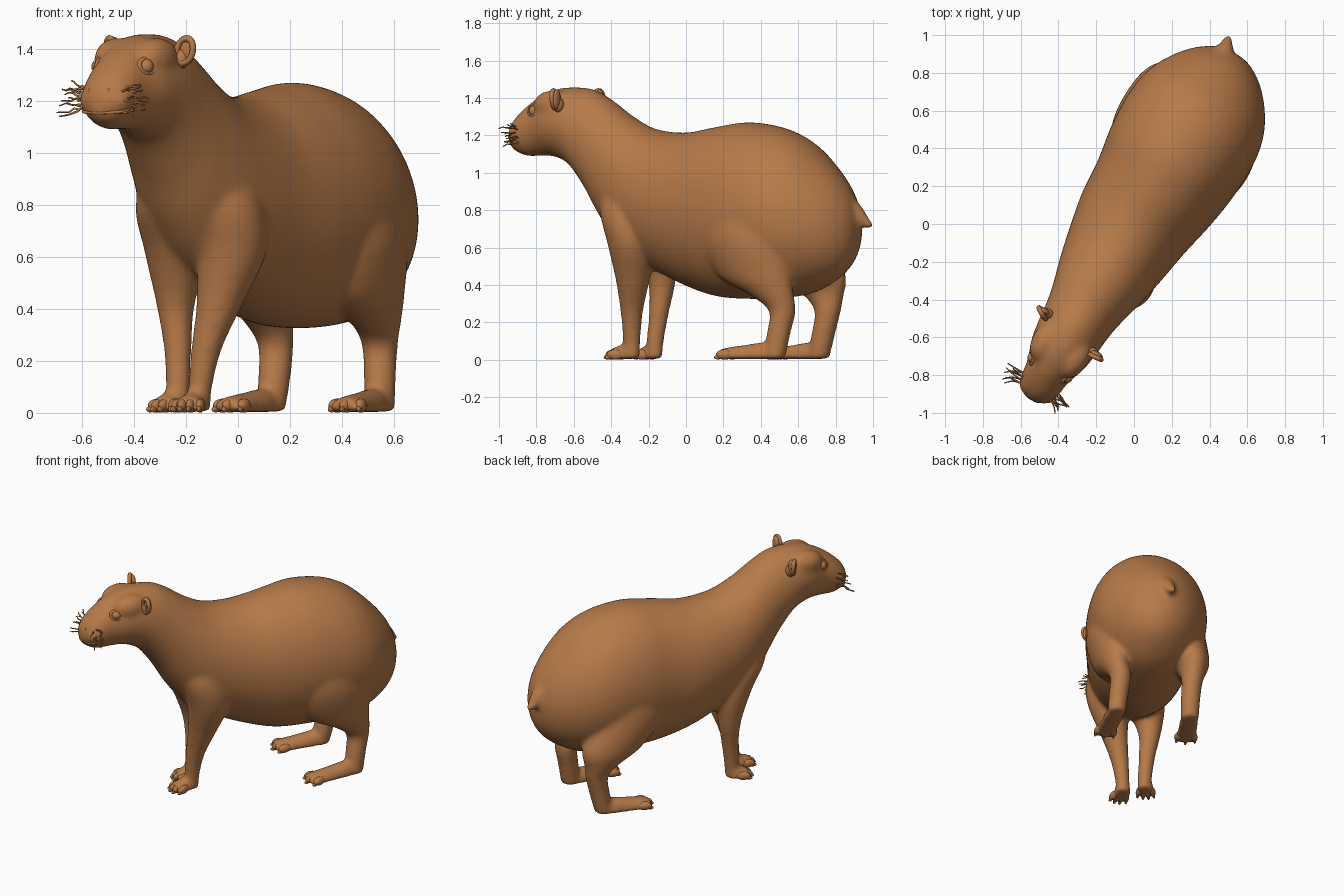
import bpy, bmesh, math, random
from mathutils import Vector, Matrix

if "Cube" in bpy.data.objects:
    bpy.data.objects.remove(bpy.data.objects["Cube"])

random.seed(4)
D = Vector((0.5, 0.866, 0))       # nose-to-tail direction
P = Vector((0.866, -0.5, 0))      # sideways direction
X, Y, Z = Vector((1, 0, 0)), Vector((0, 1, 0)), Vector((0, 0, 1))
FRAME = Matrix((P, D, Z)).transposed()   # columns: side, length, up

fur = bpy.data.materials.new("brown fur")
fur.diffuse_color = (0.47, 0.195, 0.067, 1)
fur.use_nodes = True
fur.node_tree.nodes["Principled BSDF"].inputs["Base Color"].default_value = fur.diffuse_color


def at(s, t, z):
    return D * s + P * t + Z * z


def finish(bm, name):
    bmesh.ops.recalc_face_normals(bm, faces=bm.faces)
    for f in bm.faces:
        f.smooth = True
    me = bpy.data.meshes.new(name)
    bm.to_mesh(me)
    bm.free()
    me.materials.append(fur)
    ob = bpy.data.objects.new(name, me)
    bpy.context.collection.objects.link(ob)
    return ob


def spline(rows, steps=6):
    """Catmull-Rom through rows of numbers."""
    out = []
    for i in range(len(rows) - 1):
        a, b, c, d = (rows[max(0, min(len(rows) - 1, i + k))] for k in (-1, 0, 1, 2))
        for k in range(steps):
            t = k / steps
            out.append([0.5 * (2 * q + (r - p) * t + (2 * p - 5 * q + 4 * r - w) * t * t
                               + (3 * q - p - 3 * r + w) * t ** 3)
                        for p, q, r, w in zip(a, b, c, d)])
    return out + [list(rows[-1])]


def loft(bm, rows, u, v, n=32, steps=6):
    """Skin of ellipses; a row is x, y, z, radius along u, radius along v."""
    rings = []
    for x, y, z, a, b in spline(rows, steps):
        ring = []
        for k in range(n):
            w = math.tau * k / n
            co = Vector((x, y, z)) + u * a * math.cos(w) + v * b * math.sin(w)
            co.z = max(co.z, 0.004)
            ring.append(bm.verts.new(co))
        rings.append(ring)
    for r, q in zip(rings, rings[1:]):
        for k in range(n):
            bm.faces.new((r[k], r[(k + 1) % n], q[(k + 1) % n], q[k]))
    bm.faces.new(rings[0])
    bm.faces.new(rings[-1])


def ball(bm, pos, size, rot=FRAME, floor=False):
    m = Matrix.Translation(pos) @ rot.to_4x4() @ Matrix.Diagonal((*size, 1))
    res = bmesh.ops.create_uvsphere(bm, u_segments=20, v_segments=12, radius=1, matrix=m)
    if floor:
        for v in res["verts"]:
            v.co.z = max(v.co.z, 0.0)


def ring_tube(bm, pos, a, b, r, u, v):
    """Oval torus with radii a, b lying in the u-v plane."""
    n, m = 28, 8
    w = u.cross(v).normalized()
    g = []
    for i in range(n):
        c, s = math.cos(math.tau * i / n), math.sin(math.tau * i / n)
        g.append([bm.verts.new(pos + (u * c * (a + r * math.cos(math.tau * j / m)))
                               + v * s * (b + r * math.cos(math.tau * j / m))
                               + w * r * math.sin(math.tau * j / m)) for j in range(m)])
    for i in range(n):
        for j in range(m):
            k, l = (i + 1) % n, (j + 1) % m
            bm.faces.new((g[i][j], g[k][j], g[k][l], g[i][l]))


# Body and head: station, top height, bottom height, half width
TORSO = [(-1.08, 1.235, 1.15, .035), (-1.045, 1.29, 1.115, .085), (-.98, 1.35, 1.09, .112),
         (-.90, 1.405, 1.09, .125), (-.80, 1.446, 1.085, .16), (-.69, 1.457, 1.03, .178),
         (-.58, 1.445, .89, .19), (-.48, 1.395, .73, .21), (-.35, 1.305, .58, .245),
         (-.2, 1.235, .49, .278), (0, 1.215, .40, .315), (.2, 1.245, .34, .345),
         (.4, 1.27, .325, .375), (.6, 1.24, .33, .38), (.75, 1.17, .35, .35),
         (.87, 1.065, .40, .287), (.97, .95, .47, .2), (1.03, .84, .56, .11),
         (1.05, .75, .65, .04)]
bm = bmesh.new()
loft(bm, [(*at(s, .01 if s > 0 else -.005, (a + b) / 2), w, (a - b) / 2)
          for s, a, b, w in TORSO], P, Z, n=48)

# Muzzle pads and brows
for t in (-1, 1):
    ball(bm, at(-1.0, t * .062 - .005, 1.20), (.05, .062, .055))
    ball(bm, at(-.77, t * .088 - .005, 1.362), (.075, .12, .08))

# Front legs: x, y, z, radius
FRONT = [
    [(-.1, -.33, 1.0, .10), (-.05, -.315, .8, .145), (-.025, -.285, .62, .135),
     (-.07, -.285, .42, .09), (-.12, -.29, .25, .06), (-.145, -.29, .1, .047),
     (-.15, -.29, .01, .045)],
    [(-.24, -.33, 1.0, .10), (-.25, -.25, .8, .145), (-.235, -.165, .62, .125),
     (-.24, -.13, .42, .075), (-.232, -.145, .25, .054), (-.23, -.165, .1, .047),
     (-.23, -.17, .01, .045)],
]
for leg in FRONT:
    loft(bm, [(*row, row[3]) for row in leg], X, Y, n=28)

# Hind legs: x, y, z, radius along the body, radius across
HIND = [
    [(.40, .36, .98, .16, .11), (.43, .33, .82, .24, .16), (.462, .325, .64, .26, .16),
     (.49, .37, .45, .215, .12), (.53, .46, .345, .125, .085), (.545, .515, .26, .074, .068),
     (.545, .495, .14, .064, .063), (.545, .475, .01, .058, .058)],
    [(.15, .5, .98, .16, .11), (.10, .53, .82, .24, .16), (.062, .55, .64, .25, .16),
     (.085, .667, .45, .205, .12), (.12, .735, .345, .115, .085), (.145, .757, .26, .072, .068),
     (.14, .735, .14, .064, .063), (.125, .71, .01, .058, .058)],
]
for leg in HIND:
    loft(bm, leg, D, P, n=32)

# Feet: heel, toe tip, half width, number of toes
FEET = [((-.15, -.27), (-.20, -.40), .054, 4), ((-.225, -.15), (-.30, -.24), .054, 4),
        ((.555, .50), (.41, .19), .062, 3), ((.14, .735), (-.04, .47), .062, 3)]
toes = bmesh.new()
for heel, tip, w, count in FEET:
    h, e = Vector((*heel, 0)), Vector((*tip, 0))
    d = (e - h).normalized()
    side = d.cross(Z)
    rows = [(0, .65, .055), (.25, .95, .075), (.6, 1, .06), (.9, 1.1, .046), (1.04, .95, .034)]
    loft(bm, [(*h.lerp(e, f).xy, .02, w * a, b) for f, a, b in rows], side, Z, n=24)
    # toes fan out from the front of the foot, each with a claw
    for k in range(count):
        f = (k / (count - 1) - .5) * 2
        dk = (d + side * f * .25).normalized()
        rot = Matrix((dk.cross(Z), dk, Z)).transposed()
        pos = e + side * f * w * .8 - d * (.018 + .022 * f * f)
        ball(toes, pos + Z * .028, (.019 if count == 4 else .024, .046, .027), rot, True)
        ball(toes, pos + dk * .036 + Z * .014, (.009, .02, .012), rot, True)
finish(toes, "toes")

# Tail stub
loft(bm, [(.44, .84, .82, .08, .08), (.475, .915, .775, .054, .052),
          (.49, .96, .735, .034, .032), (.50, .998, .71, .015, .015)],
     X, Vector((0, .5, .86)), n=20)

# Fuse into one skin
body = finish(bm, "body")
rm = body.modifiers.new("fuse", "REMESH")
rm.mode = "VOXEL"
rm.voxel_size = 0.012
rm.use_smooth_shade = True
sm = body.modifiers.new("soften", "SMOOTH")
sm.factor = 0.5
sm.iterations = 18

for t, label in ((1, "right"), (-1, "left")):
    # Ear: cupped back with a rolled rim
    bm = bmesh.new()
    c = at(-.68 - t * .03, t * .18 - .005, 1.392)
    u = (P * t + D * (.1 if t > 0 else .6)).normalized()
    v = (Z + P * t * .15).normalized()
    ball(bm, c + D * .012, (.036, .018, .054))
    ring_tube(bm, c - D * .002, .034, .048, .013, u, v)
    ball(bm, c - P * t * .025 - Z * .03 + D * .01, (.035, .028, .04))
    finish(bm, label + "_ear")

    # Eye with lids
    bm = bmesh.new()
    c = at(-.885, t * .118 - .005, 1.335)
    out = (P * t * .85 - D * .35 + Z * .25).normalized()
    u = out.cross(Z).normalized()
    ball(bm, c - out * .016, (.03, .03, .03))
    ring_tube(bm, c - out * .01, .036, .029, .009, u, out.cross(u))
    finish(bm, label + "_eye")

    # Nostril rim
    bm = bmesh.new()
    ring_tube(bm, at(-1.06, t * .032 - .005, 1.235), .014, .011, .005, P, Z)
    finish(bm, label + "_nostril")

    # Whiskers
    cu = bpy.data.curves.new(label + "_whiskers", "CURVE")
    cu.dimensions = "3D"
    cu.bevel_depth = 0.005
    cu.bevel_resolution = 1
    cu.materials.append(fur)
    for k in range(11):
        s0, z0 = -1.03 + .018 * (k % 4), 1.165 + .0085 * k
        reach = random.uniform(.05, .11)
        dz = (k - 5) * .003 + random.uniform(-.015, .015)
        ds = random.uniform(-.05, .03)
        sp = cu.splines.new("POLY")
        sp.points.add(5)
        for i, pt in enumerate(sp.points):
            f = i / 5
            jit = random.uniform(-.006, .006)
            pt.co = (*at(s0 + ds * f * f, t * (.09 + reach * f) - .012, z0 + dz * f + jit), 1)
            pt.radius = 1 - .4 * f
    bpy.context.collection.objects.link(bpy.data.objects.new(label + "_whiskers", cu))

# Mouth crease, a raised lip line around the muzzle
cu = bpy.data.curves.new("lip_line", "CURVE")
cu.dimensions = "3D"
cu.bevel_depth = 0.006
cu.materials.append(fur)
sp = cu.splines.new("POLY")
sp.points.add(16)
for i, pt in enumerate(sp.points):
    w = math.pi * (i / 16 - .5)
    pt.co = (*at(-.975 - .095 * math.cos(w), .106 * math.sin(w) - .005, 1.165 - .012 * math.cos(w)), 1)
bpy.context.collection.objects.link(bpy.data.objects.new("lip_line", cu))
